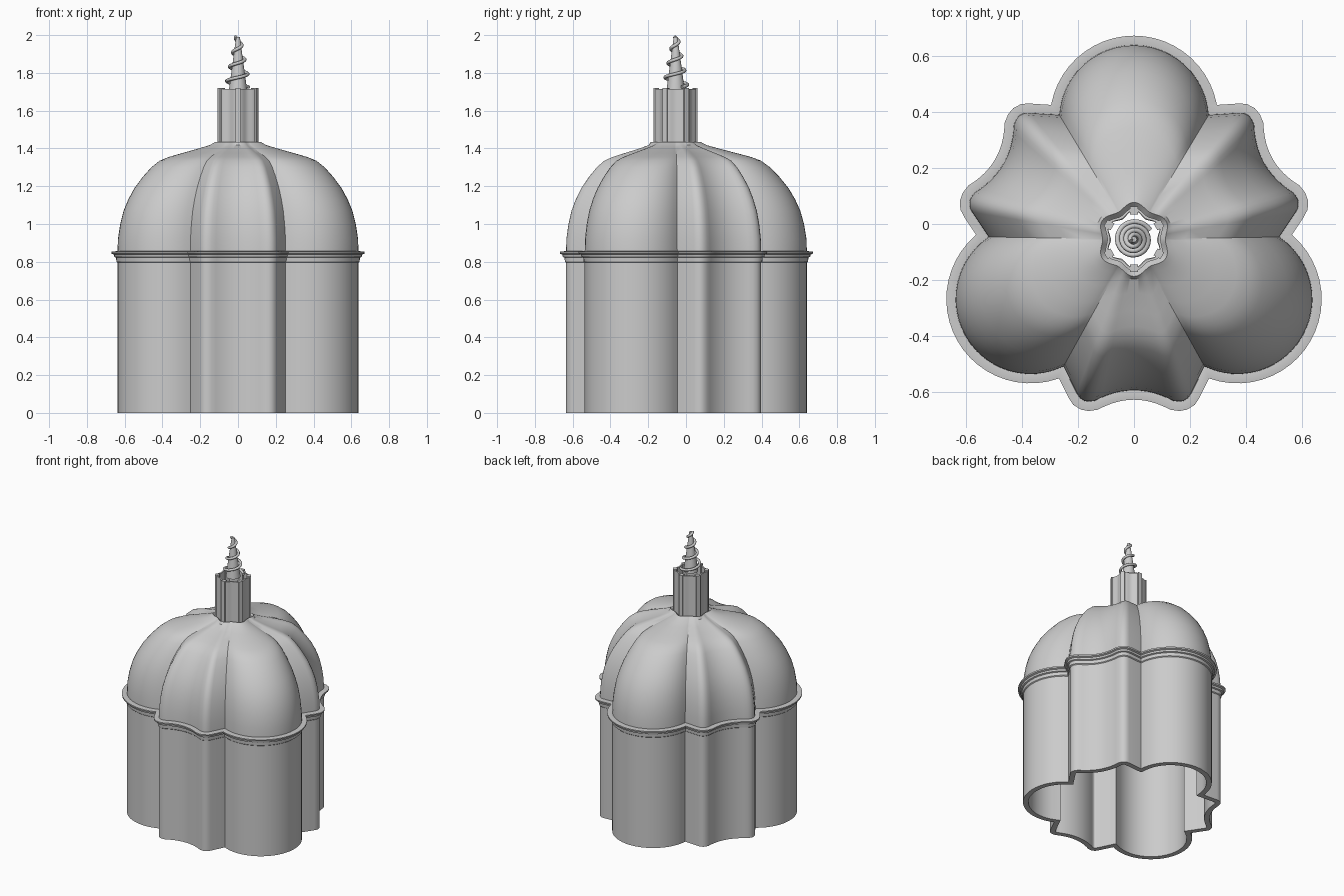
import bpy, bmesh, math
from mathutils import Vector, Matrix

cube = bpy.data.objects.get("Cube")
if cube:
    bpy.data.objects.remove(cube)

CENTRE_Y = -0.055

stone = bpy.data.materials.new("grey_stone")
stone.use_nodes = True
colour = (0.6, 0.6, 0.6, 1)
stone.diffuse_color = colour
stone.node_tree.nodes["Principled BSDF"].inputs["Base Color"].default_value = colour


def finish(name, bm, angle=30):
    bmesh.ops.recalc_face_normals(bm, faces=bm.faces)
    mesh = bpy.data.meshes.new(name)
    bm.to_mesh(mesh)
    bm.free()
    mesh.materials.append(stone)
    ob = bpy.data.objects.new(name, mesh)
    ob.location.y = CENTRE_Y
    bpy.context.collection.objects.link(ob)
    bpy.ops.object.select_all(action='DESELECT')
    ob.select_set(True)
    bpy.context.view_layer.objects.active = ob
    bpy.ops.object.shade_smooth_by_angle(angle=math.radians(angle))
    return ob


def loft(name, rings, angle=30):
    """Closed band: rings of (outline, height), the last joined to the first."""
    bm = bmesh.new()
    loops = [[bm.verts.new((p.x, p.y, z)) for p in ring] for ring, z in rings]
    n = len(loops[0])
    for a, b in zip(loops, loops[1:] + loops[:1]):
        for i in range(n):
            j = (i + 1) % n
            bm.faces.new((a[i], a[j], b[j], b[i]))
    return finish(name, bm, angle)


def offset(outline, dist):
    """Mitred outward offset of a counter-clockwise outline."""
    out = []
    for i, p in enumerate(outline):
        a = (p - outline[i - 1]).normalized()
        b = (outline[(i + 1) % len(outline)] - p).normalized()
        na, nb = Vector((a.y, -a.x)), Vector((b.y, -b.x))
        m = (na + nb).normalized()
        out.append(p + m * dist / max(m.dot(na), 0.5))
    return out


def turned(p, degrees):
    return Matrix.Rotation(math.radians(degrees), 2) @ p


# Plan: three round lobes alternating with three concave-fronted bays
ARC = 24
lobe = []
for i in range(ARC + 1):
    a = math.radians(-86 + 172 * i / ARC)
    lobe.append(Vector((0.427 + 0.268 * math.cos(a), 0.268 * math.sin(a))))
tip = [(0.55, 0.205), (0.567, 0.194), (0.577, 0.178), (0.58, 0.162), (0.577, 0.14)]
half = [Vector(p) for p in tip]
half += [Vector((0.54 + 0.037 * (k / 6) ** 2, 0.14 * k / 6)) for k in range(5, 0, -1)]
bay = [Vector((p.x, -p.y)) for p in half] + [Vector((0.54, 0))] + half[::-1]
plan = []
for k in range(3):
    plan += [turned(p, 90 + 120 * k) for p in lobe]
    plan += [turned(p, 150 + 120 * k) for p in bay]


def scallop(mean, depth, angle):
    return mean + depth * math.cos(6 * (angle - math.pi / 2))


def section(scale, blend, shrink=0.0):
    """Scaled plan, blended towards the scalloped opening of the crown."""
    out = []
    for p in offset(plan, -shrink):
        r = scallop(0.122, 0.01, math.atan2(p.y, p.x)) - shrink
        out.append((p * scale).lerp(p.normalized() * r, blend))
    return out


# Drum wall, open at the bottom
inner = offset(plan, -0.035)
loft("drum_wall", [(plan, 0), (plan, 0.85), (inner, 0.85), (inner, 0)])

# Moulded cornice following the plan
moulding = [(0, 0.795), (0.006, 0.8), (0.008, 0.822), (0.017, 0.826), (0.02, 0.838),
            (0.032, 0.843), (0.033, 0.853), (0, 0.857), (-0.02, 0.85), (-0.02, 0.8)]
loft("cornice", [(offset(plan, d), z) for d, z in moulding])

# Ribbed dome shell: height, scale, blend to the crown
levels = [(0.85, 1, 0), (0.92, 0.997, 0), (1.0, 0.978, 0), (1.07, 0.95, 0),
          (1.13, 0.911, 0), (1.19, 0.86, 0), (1.25, 0.79, 0), (1.3, 0.725, 0.01),
          (1.335, 0.66, 0.02), (1.355, 0.59, 0.04), (1.375, 0.49, 0.08),
          (1.397, 0.38, 0.2), (1.418, 0.28, 0.5), (1.435, 0.2, 1)]
shell = [(section(s, b), z) for z, s, b in levels]
shell += [(section(s, b, 0.03), z - 0.03 * (z > 1)) for z, s, b in levels[::-1]]
loft("dome_shell", shell, 32)

# Lantern: scalloped thin wall with six pilasters
def lantern_ring(r):
    pts = []
    for i in range(72):
        a = math.tau * i / 72
        pts.append(Vector((math.cos(a), math.sin(a))) * scallop(r, 0.009, a))
    return pts


outer, inside = lantern_ring(0.104), lantern_ring(0.094)
loft("lantern_wall", [(outer, 1.4), (outer, 1.715), (inside, 1.715), (inside, 1.4)])

bm = bmesh.new()
for k in range(6):
    m = (Matrix.Rotation(math.radians(30 + 60 * k), 4, 'Z')
         @ Matrix.Translation((0.103, 0, 1.56))
         @ Matrix.Diagonal((0.028, 0.028, 0.32, 1)))
    bmesh.ops.create_cube(bm, size=1, matrix=m)
finish("lantern_pilasters", bm)

# Tapering spire
bm = bmesh.new()
bmesh.ops.create_cone(bm, cap_ends=True, segments=24, radius1=0.048, radius2=0.01,
                      depth=0.28, matrix=Matrix.Translation((0, 0, 1.85)))
finish("spire_core", bm)

# Spiral ramp winding up the spire
curve = bpy.data.curves.new("spire_spiral", 'CURVE')
curve.dimensions = '3D'
curve.bevel_depth = 0.009
curve.bevel_resolution = 2
curve.use_fill_caps = True
path = curve.splines.new('POLY')
STEPS = 100
path.points.add(STEPS)
for i, pt in enumerate(path.points):
    t = i / STEPS
    a = math.radians(30 + 1260 * t)
    r = 0.066 * (1 - t) + 0.012 * t
    pt.co = (r * math.cos(a), r * math.sin(a), 1.725 + 0.267 * t, 1)
path.use_smooth = True
curve.materials.append(stone)
spiral = bpy.data.objects.new("spire_spiral", curve)
spiral.location.y = CENTRE_Y
bpy.context.collection.objects.link(spiral)
